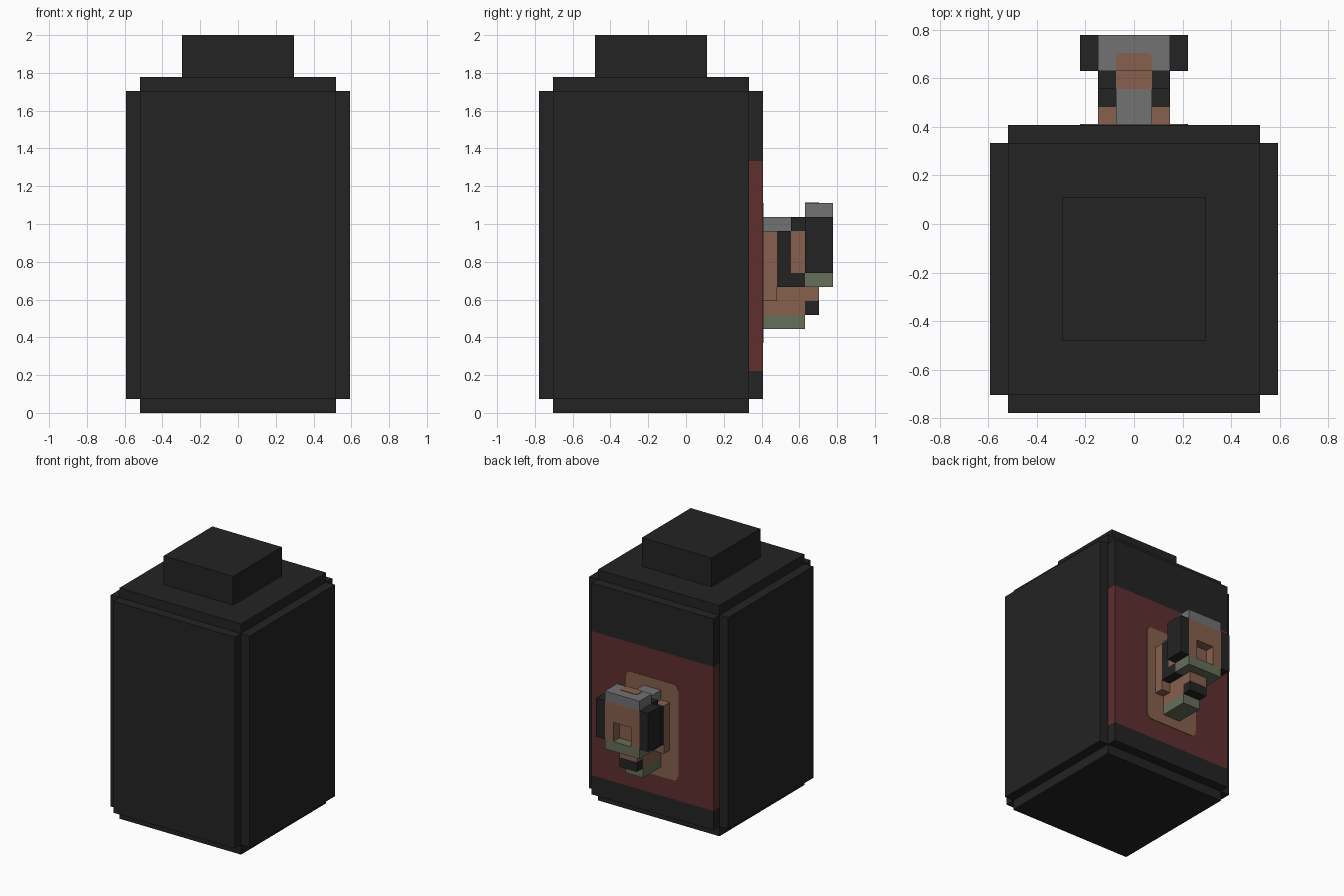
import bpy
import bmesh
from mathutils import Vector

cube = bpy.data.objects.get("Cube")
if cube:
    bpy.data.objects.remove(cube, do_unlink=True)

UNIT = 2 / 27          # one block of the blocky style
Y_SHIFT = 10.5         # depth is counted in blocks from the front


def material(name, r, g, b):
    mat = bpy.data.materials.new(name)
    mat.use_nodes = True
    mat.diffuse_color = (r, g, b, 1)
    mat.node_tree.nodes["Principled BSDF"].inputs["Base Color"].default_value = (r, g, b, 1)
    return mat


charcoal = material("charcoal", .017, .017, .017)
maroon = material("maroon", .112, .028, .028)
tan = material("tan", .245, .118, .074)
grey = material("grey", .168, .168, .168)
sage = material("sage green", .132, .156, .102)


def box(name, mat, x, y, z, round_axis=None, radius=0.5):
    """Block from (low, high) ranges in units; optionally round edges along one axis."""
    bm = bmesh.new()
    bmesh.ops.create_cube(bm, size=1)
    for v in bm.verts:
        pick = [r[1] if c > 0 else r[0] for r, c in zip((x, y, z), v.co)]
        v.co = Vector((pick[0], pick[1] - Y_SHIFT, pick[2])) * UNIT
    if round_axis is not None:
        edges = [e for e in bm.edges
                 if abs((e.verts[0].co - e.verts[1].co).normalized()[round_axis]) > .9]
        bmesh.ops.bevel(bm, geom=edges, offset=radius * UNIT, segments=2,
                        profile=.5, affect='EDGES')
    mesh = bpy.data.meshes.new(name)
    bm.to_mesh(mesh)
    bm.free()
    mesh.materials.append(mat)
    obj = bpy.data.objects.new(name, mesh)
    bpy.context.collection.objects.link(obj)
    return obj


def centred(name, mat, half, y, z, **extra):
    return box(name, mat, (-half, half), y, z, **extra)


def pair(name, mat, x, y, z):
    box("left_" + name, mat, x, y, z)
    box("right_" + name, mat, (-x[1], -x[0]), y, z)


# Body: crossing blocks that leave notched edges, with a cap on top
centred("body_core", charcoal, 7, (1, 15), (0, 24))
pair("body_side", charcoal, (7, 8), (1, 15), (1, 23))
centred("body_front", charcoal, 7, (0, 1), (1, 23))
centred("top_cap", charcoal, 4, (4, 12), (24, 27))

# Back wall with a broad maroon band and a painted panel
centred("back_lower", charcoal, 7, (15, 16), (1, 3))
centred("back_band", maroon, 7, (15, 16), (3, 18))
centred("back_upper", charcoal, 7, (15, 16), (18, 23))
centred("back_panel", tan, 3, (16, 16.05), (5, 15), round_axis=1)

# Mount that joins the ornament to the wall
centred("mount_plate", tan, 2, (16, 17), (8, 13))
centred("mount_top", grey, 1, (16, 18), (13, 14))
centred("mount_collar", charcoal, 2, (17, 18), (9, 13))

# Link between mount and head
centred("link_base", charcoal, 2, (18, 19), (9, 10))
centred("link_middle", tan, 2, (18, 19), (10, 13))
centred("link_ridge", tan, 1, (18, 19), (13, 14))
pair("link_shoulder", charcoal, (1, 2), (18, 19), (13, 14))

# Lower bracket with a small lip
centred("bracket_base", sage, 1, (16, 19), (6, 7))
centred("bracket_body", tan, 1, (16, 19), (7, 9))
centred("lip_upper", tan, 1, (19, 20), (8, 9))
centred("lip_lower", charcoal, 1, (19, 20), (7, 8))

# Head with a square recess above its sage sill
centred("head_sill", sage, 2, (19, 21), (9, 10))
centred("head_rear", tan, 2, (19, 20), (10, 14))
centred("head_brow", tan, 2, (20, 21), (12, 14))
pair("head_post", tan, (1, 2), (20, 21), (10, 12))
pair("head_flap", charcoal, (2, 3), (19, 21), (10, 14))
centred("head_crown", grey, 2, (19, 21), (14, 15))
centred("crown_patch", tan, 1, (19, 20), (15, 15.05), round_axis=2, radius=.2)
